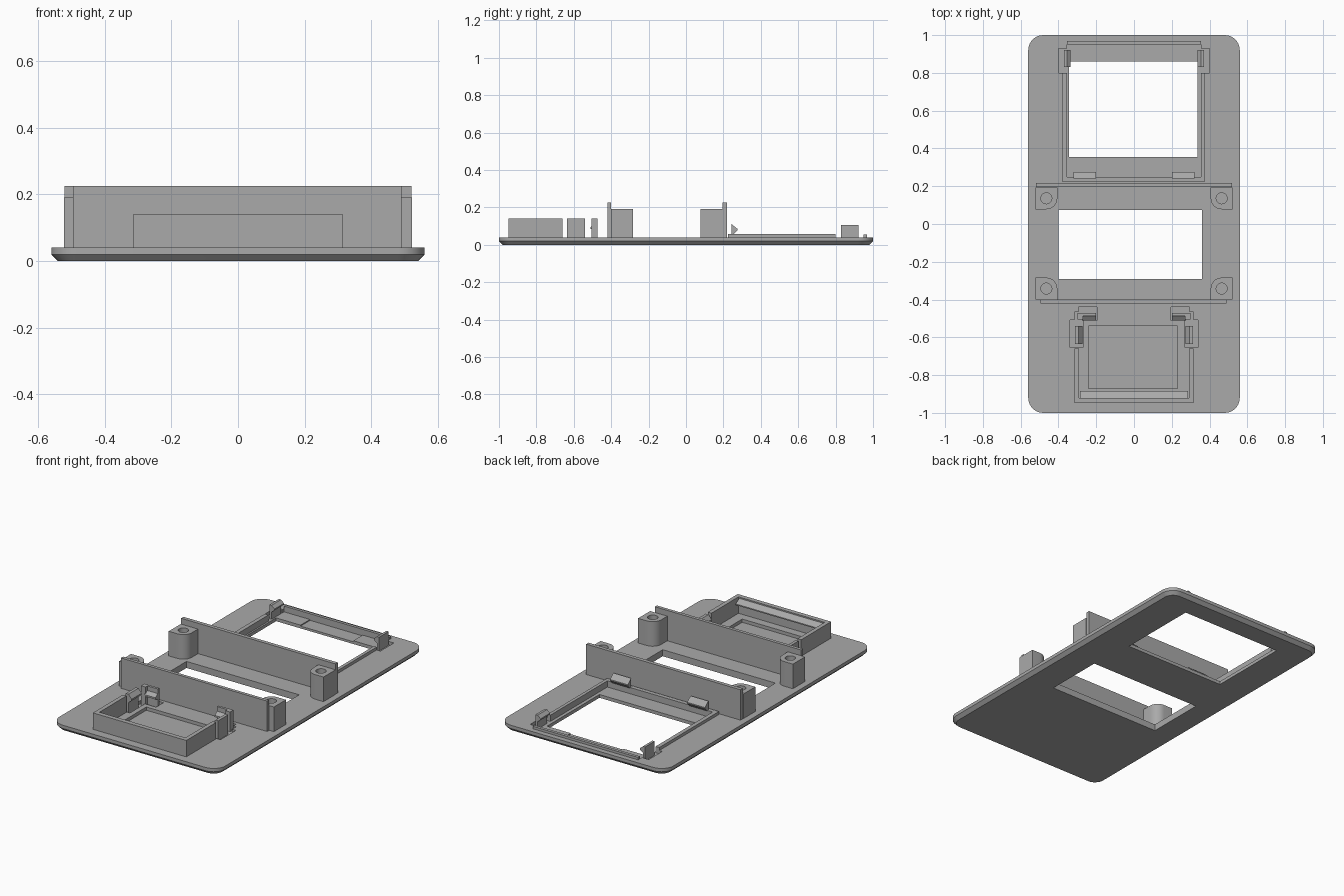
import bpy, bmesh, math
from mathutils import Vector

cube = bpy.data.objects.get("Cube")
if cube:
    bpy.data.objects.remove(cube, do_unlink=True)

grey = bpy.data.materials.new("matte grey")
grey.use_nodes = True
grey.diffuse_color = (0.4, 0.4, 0.4, 1)
grey.node_tree.nodes["Principled BSDF"].inputs["Base Color"].default_value = (0.4, 0.4, 0.4, 1)

TOP = 0.04      # plate surface
FLOOR = 0.02    # pocket floor


def loft(name, rings):
    """Closed solid through rings of equal point count."""
    bm = bmesh.new()
    loops = [[bm.verts.new(p) for p in ring] for ring in rings]
    n = len(loops[0])
    for a, b in zip(loops, loops[1:]):
        for i in range(n):
            j = (i + 1) % n
            bm.faces.new((a[i], a[j], b[j], b[i]))
    bm.faces.new(loops[0][::-1])
    bm.faces.new(loops[-1])
    bmesh.ops.recalc_face_normals(bm, faces=bm.faces[:])
    me = bpy.data.meshes.new(name)
    bm.to_mesh(me)
    bm.free()
    me.materials.append(grey)
    ob = bpy.data.objects.new(name, me)
    bpy.context.collection.objects.link(ob)
    return ob


def prism(name, profile, axis, lo, hi):
    """Extrude a 2D profile along x, y or z."""
    place = {"x": lambda p, t: (t, p[0], p[1]),
             "y": lambda p, t: (p[0], t, p[1]),
             "z": lambda p, t: (p[0], p[1], t)}[axis]
    return loft(name, [[place(p, t) for p in profile] for t in (lo, hi)])


def box(name, x0, x1, y0, y1, z0, z1):
    return prism(name, [(x0, y0), (x1, y0), (x1, y1), (x0, y1)], "z", z0, z1)


def circle(x, y, r, n=32):
    return [(x + r * math.cos(math.tau * i / n), y + r * math.sin(math.tau * i / n)) for i in range(n)]


def rounded(hx, hy, r, n=8):
    pts = []
    for k, (sx, sy) in enumerate([(1, 1), (-1, 1), (-1, -1), (1, -1)]):
        for i in range(n + 1):
            a = math.pi / 2 * (k + i / n)
            pts.append((sx * (hx - r) + r * math.cos(a), sy * (hy - r) + r * math.sin(a)))
    return pts


def cut(ob, cutters):
    for c in cutters:
        m = ob.modifiers.new("cut", "BOOLEAN")
        m.operation, m.solver, m.object = "DIFFERENCE", "EXACT", c
    bpy.context.view_layer.update()
    dg = bpy.context.evaluated_depsgraph_get()
    me = bpy.data.meshes.new_from_object(ob.evaluated_get(dg))
    ob.modifiers.clear()
    ob.data = me
    for c in cutters:
        bpy.data.objects.remove(c, do_unlink=True)


def smooth(ob):
    bpy.ops.object.select_all(action="DESELECT")
    ob.select_set(True)
    bpy.context.view_layer.objects.active = ob
    bpy.ops.object.shade_smooth_by_angle(angle=math.radians(30))


# Base plate with chamfered underside
plate = loft("base_plate", [
    [(x, y, 0) for x, y in rounded(0.54, 0.98, 0.06)],
    [(x, y, 0.02) for x, y in rounded(0.56, 1, 0.08)],
    [(x, y, TOP) for x, y in rounded(0.56, 1, 0.08)]])

# Windows, recesses and clip pockets
cutters = [
    box("upper_window", -0.345, 0.335, 0.355, 0.86, -0.1, 0.1),
    box("lower_window", -0.40, 0.36, -0.29, 0.075, -0.1, 0.1),
    box("upper_recess", -0.355, 0.355, 0.25, 0.965, FLOOR, 0.1),
    box("thumb_recess", -0.18, 0.175, 0.80, 0.955, 0.014, 0.1),
    box("display_recess", -0.24, 0.23, -0.87, -0.54, FLOOR, 0.1)]
for s in (-1, 1):
    for x0, x1, y0, y1 in [(0.27, 0.34, -0.655, -0.507),
                           (0.275, 0.315, -0.52, -0.465),
                           (0.195, 0.295, -0.51, -0.44),
                           (0.33, 0.40, 0.80, 0.93)]:
        cutters.append(box("pocket", min(s * x0, s * x1), max(s * x0, s * x1), y0, y1, FLOOR, 0.1))
cut(plate, cutters)
smooth(plate)

# Cross walls
box("rear_wall", -0.52, 0.52, 0.195, 0.218, 0.03, 0.225)
box("front_wall", -0.495, 0.49, -0.42, -0.40, 0.03, 0.225)

# Screw posts: square outside, round towards the middle
for sx, side in ((-1, "right"), (1, "left")):
    for cy, sy, end in ((0.136, -1, "rear"), (-0.342, 1, "front")):
        r, cx = 0.058, sx * 0.464
        pts = [(cx + sx * r, cy - sy * r), (cx + sx * r, cy + sy * r)]
        for i in range(9):
            a = math.pi / 2 * (1 - i / 8)
            pts.append((cx - sx * r * math.cos(a), cy + sy * r * math.sin(a)))
        pts.append((cx - sx * r, cy - sy * r))
        post = prism(f"{end}_{side}_screw_post", pts, "z", 0.035, 0.19)
        cut(post, [prism("bore", circle(cx, cy, 0.029), "z", 0.05, 0.3)])
        smooth(post)

# Front display frame, open at the back
prism("display_frame", [(-0.315, -0.66), (-0.315, -0.948), (0.315, -0.948), (0.315, -0.66),
                        (0.29, -0.66), (0.29, -0.92), (-0.29, -0.92), (-0.29, -0.66)], "z", 0.035, 0.14)
prism("display_frame_lip", [(-0.925, 0.135), (-0.885, 0.112), (-0.885, 0.105), (-0.925, 0.085)],
      "x", -0.285, 0.285)

# Rear window rails
prism("rear_window_rail", [(-0.38, 0.80), (-0.38, 0.225), (0.375, 0.225), (0.375, 0.80),
                           (0.355, 0.80), (0.355, 0.25), (-0.355, 0.25), (-0.355, 0.80)],
      "z", 0.015, 0.058)
box("rear_window_ridge", -0.355, 0.355, 0.95, 0.968, 0.015, 0.055)

# Snap clips on both sides
for s, side in ((-1, "right"), (1, "left")):
    prism(f"display_{side}_side_clip",
          [(s * 0.312, 0.015), (s * 0.312, 0.14), (s * 0.293, 0.14), (s * 0.272, 0.115),
           (s * 0.272, 0.105), (s * 0.293, 0.09), (s * 0.293, 0.015)], "y", -0.636, -0.54)
    x0, x1 = sorted((s * 0.20, s * 0.275))
    prism(f"display_{side}_back_clip",
          [(-0.472, 0.015), (-0.472, 0.14), (-0.487, 0.14), (-0.487, 0.112),
           (-0.51, 0.095), (-0.51, 0.085), (-0.487, 0.075), (-0.487, 0.015)], "x", x0, x1)
    x0, x1 = sorted((s * 0.27, s * 0.30))
    box(f"display_{side}_corner_post", x0, x1, -0.505, -0.472, 0.015, 0.14)
    prism(f"rear_{side}_side_clip",
          [(s * 0.37, 0.015), (s * 0.37, 0.105), (s * 0.355, 0.105), (s * 0.335, 0.088),
           (s * 0.335, 0.08), (s * 0.355, 0.065), (s * 0.355, 0.015)], "y", 0.83, 0.922)
    x0, x1 = sorted((s * 0.20, s * 0.32))
    prism(f"rear_{side}_hook",
          [(0.242, 0.055), (0.252, 0.055), (0.275, 0.078), (0.275, 0.085), (0.242, 0.112)], "x", x0, x1)
